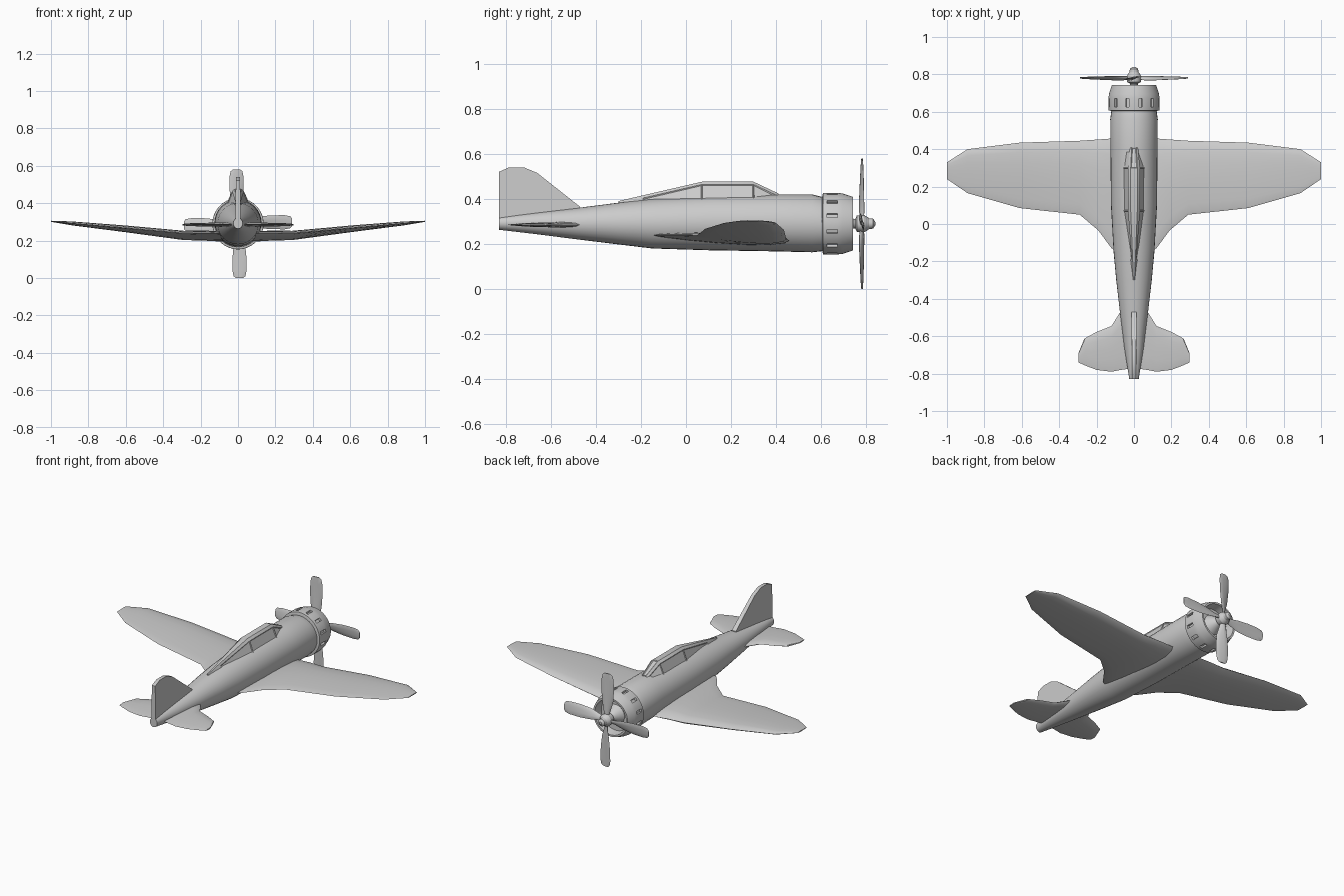
import bpy, bmesh
from math import cos, sin, pi, radians
from mathutils import Matrix, Vector

if "Cube" in bpy.data.objects:
    bpy.data.objects.remove(bpy.data.objects["Cube"])

AXIS_Z = 0.29   # height of the engine axis


def loft(bm, rings):
    """Skin a list of equal-length rings and cap both ends."""
    vr = [[bm.verts.new(p) for p in r] for r in rings]
    n = len(vr[0])
    rows = []
    for a, b in zip(vr, vr[1:]):
        rows.append([bm.faces.new((a[i], a[(i + 1) % n], b[(i + 1) % n], b[i])) for i in range(n)])
    bm.faces.new(vr[0][::-1])
    bm.faces.new(vr[-1])
    return rows


def finish(name, bm, angle=30):
    bmesh.ops.recalc_face_normals(bm, faces=bm.faces)
    me = bpy.data.meshes.new(name)
    bm.to_mesh(me)
    bm.free()
    me.polygons.foreach_set("use_smooth", [True] * len(me.polygons))
    me.set_sharp_from_angle(angle=radians(angle))
    ob = bpy.data.objects.new(name, me)
    bpy.context.collection.objects.link(ob)
    return ob


def ellipse(y, z, rx, rz, n, start=0.0):
    return [(rx * cos(start + 2 * pi * i / n), y, z + rz * sin(start + 2 * pi * i / n)) for i in range(n)]


def airfoil_span(name, secs, n=16):
    """Symmetric wing from half-span sections (x, y_trail, y_lead, z_trail, z_lead, thickness)."""
    full = [(-s[0],) + s[1:] for s in reversed(secs) if s[0] > 0] + secs
    rings = []
    for x, te, le, zt, zl, h in full:
        ring = []
        for i in range(n):
            a = 2 * pi * i / n
            c = (1 + cos(a)) / 2
            ring.append((x, te + (le - te) * c, zt + (zl - zt) * c + h * sin(a) * (0.35 + 0.65 * c)))
        rings.append(ring)
    bm = bmesh.new()
    loft(bm, rings)
    return finish(name, bm, 35)


# Fuselage: (y, bottom, top, half width)
body = [(-.83, .263, .32, .025), (-.66, .243, .34, .052), (-.48, .22, .36, .074), (-.3, .198, .383, .095),
        (-.15, .18, .4, .109), (.1, .172, .415, .123), (.4, .167, .42, .126), (.56, .163, .42, .127),
        (.606, .168, .408, .121)]
bm = bmesh.new()
loft(bm, [ellipse(y, (b + t) / 2, w, (t - b) / 2, 32) for y, b, t, w in body])
finish("fuselage", bm)

# Engine cowl: revolved ring with sunken cooling slots and open nose
cowl = [(.118, .604), (.136, .608), (.137, .626), (.137, .672), (.134, .695), (.119, .742),
        (.108, .742), (.1, .69), (.06, .69), (.04, .72), (.02, .745)]
bm = bmesh.new()
rows = loft(bm, [ellipse(y, AXIS_Z, r, r, 48, radians(-3.75)) for r, y in cowl])
bmesh.ops.recalc_face_normals(bm, faces=bm.faces)
slots = [f for k, f in enumerate(rows[2]) if k % 4 == 2]
bmesh.ops.inset_individual(bm, faces=slots, thickness=0.001, depth=-0.014)
finish("engine_cowl", bm)

# Main wing and tailplane
airfoil_span("wing", [
    (0, -.2, .46, .235, .21, .03), (.12, -.13, .457, .24, .215, .035), (.19, -.035, .452, .24, .22, .035),
    (.29, .05, .445, .238, .222, .033), (.61, .085, .435, .267, .262, .024),
    (.89, .165, .4, .292, .292, .014), (1.0, .24, .33, .303, .303, .004)])
airfoil_span("tailplane", [
    (0, -.77, -.44, .285, .285, .016), (.07, -.78, -.465, .285, .285, .016),
    (.12, -.79, -.545, .285, .285, .015), (.2, -.78, -.577, .285, .285, .013),
    (.265, -.755, -.612, .285, .285, .01), (.297, -.74, -.69, .285, .285, .005)], 12)

# Tail fin: side outline pinched towards its top
fin = [(-.83, .29), (-.83, .52), (-.785, .54), (-.72, .54), (-.66, .515), (-.47, .365), (-.47, .33)]
bm = bmesh.new()
loft(bm, [[(s * (.015 - .02 * max(0, z - .33)), y, z) for y, z in fin] for s in (-1, 1)])
finish("tail_fin", bm)

# Canopy: (y, top half width, top, bottom half width, bottom) with sunken panes
hood = [(-.3, .006, .39, .012, .36), (-.19, .013, .416, .03, .372), (.07, .032, .476, .06, .39),
        (.3, .032, .476, .062, .395), (.41, .022, .424, .046, .4)]
rings = []
for y, wt, zt, wb, zb in hood:
    right = [(wb, y, zb), (wt, y, zt - .012), (wt * .55, y, zt)]
    rings.append(right + [(-x, q, z) for x, q, z in reversed(right)])
bm = bmesh.new()
rows = loft(bm, rings)
bmesh.ops.recalc_face_normals(bm, faces=bm.faces)
panes = [rows[i][j] for i in (1, 2, 3) for j in (0, 4)] + [rows[3][2]]
bmesh.ops.inset_individual(bm, faces=panes, thickness=0.006, depth=-0.004)
finish("canopy", bm)

# Propeller hub: revolved spinner
hub = [(.018, .735), (.022, .752), (.036, .758), (.038, .79), (.03, .805), (.024, .812), (.022, .83), (.008, .84)]
bm = bmesh.new()
loft(bm, [ellipse(y, AXIS_Z, r, r, 20) for r, y in hub])
finish("propeller_hub", bm)

# Four twisted blades: (radius, half width, twist)
blade = [(.02, .012, 40), (.06, .02, 30), (.11, .032, 18), (.18, .038, 12), (.25, .038, 8),
         (.28, .032, 6), (.29, .02, 5)]
for k in range(4):
    turn = Matrix.Translation((0, .782, AXIS_Z)) @ Matrix.Rotation(k * pi / 2, 4, 'Y')
    rings = []
    for r, w, tw in blade:
        th = .008 * (1 - r * 2.2)
        rings.append([turn @ (Matrix.Rotation(radians(tw), 4, 'Z') @
                      Vector((w * cos(2 * pi * i / 10) - .008 * min(1, r / .1), th * sin(2 * pi * i / 10), r)))
                      for i in range(10)])
    bm = bmesh.new()
    loft(bm, rings)
    finish("propeller_blade_%d" % (k + 1), bm, 40)
